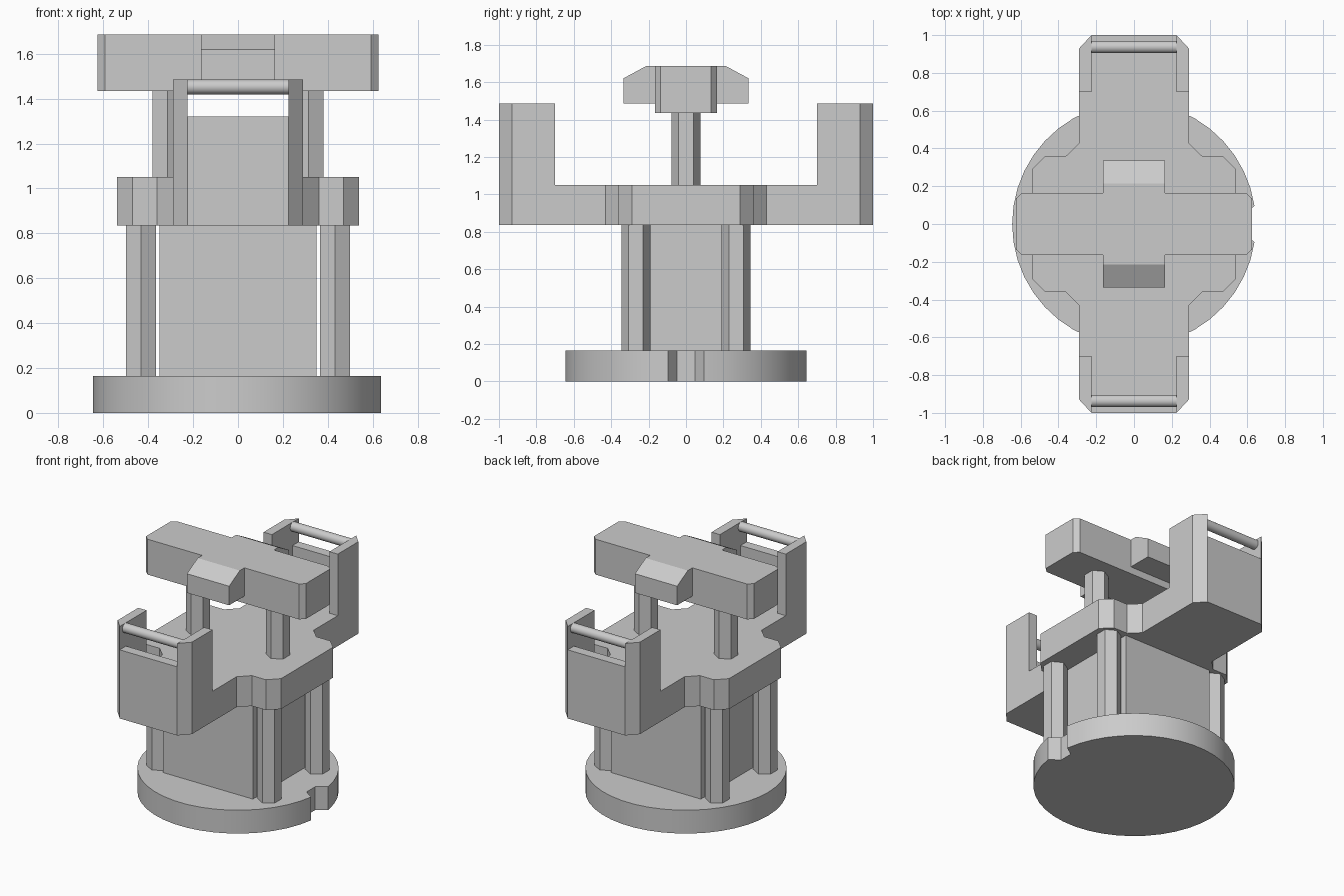
import bpy, bmesh, math

if "Cube" in bpy.data.objects:
    bpy.data.objects.remove(bpy.data.objects["Cube"], do_unlink=True)

grey = bpy.data.materials.new("plain_grey")
grey.use_nodes = True
grey.diffuse_color = (0.6, 0.6, 0.6, 1)
grey.node_tree.nodes["Principled BSDF"].inputs["Base Color"].default_value = grey.diffuse_color


def prism(name, outline, low, high, axis="z", smooth=False):
    """Extrude a flat outline between two levels along z or x."""
    bm = bmesh.new()
    place = (lambda a, b, c: (a, b, c)) if axis == "z" else (lambda a, b, c: (c, a, b))
    face = bm.faces.new([bm.verts.new(place(a, b, low)) for a, b in outline])
    move = bmesh.ops.extrude_face_region(bm, geom=[face])
    verts = [v for v in move["geom"] if isinstance(v, bmesh.types.BMVert)]
    bmesh.ops.translate(bm, verts=verts, vec=place(0, 0, high - low))
    bmesh.ops.recalc_face_normals(bm, faces=bm.faces)
    mesh = bpy.data.meshes.new(name)
    bm.to_mesh(mesh)
    bm.free()
    mesh.materials.append(grey)
    obj = bpy.data.objects.new(name, mesh)
    bpy.context.collection.objects.link(obj)
    if smooth:
        bpy.ops.object.select_all(action="DESELECT")
        obj.select_set(True)
        bpy.context.view_layer.objects.active = obj
        bpy.ops.object.shade_smooth_by_angle(angle=math.radians(30))
    return obj


def four_way(quarter):
    """Mirror a quarter outline, listed from +x to +y, into all quadrants."""
    half = quarter + [(-x, y) for x, y in reversed(quarter)]
    return half + [(-x, -y) for x, y in half]


def rect(x0, x1, y0, y1):
    return [(x0, y0), (x1, y0), (x1, y1), (x0, y1)]


def ring(cx, cy, radius, sides, start=0.0):
    angles = [start + math.tau * i / sides for i in range(sides)]
    return [(cx + radius * math.cos(a), cy + radius * math.sin(a)) for a in angles]


BASE_TOP, DECK_LOW, DECK_TOP, BAR_LOW, BAR_TOP = 0.165, 0.835, 1.05, 1.435, 1.685

# Round base with a tapered notch on its left side
radius, steps = 0.645, 40
start = math.asin(0.095 / radius)
angles = [start + (math.tau - 2 * start) * i / steps for i in range(steps + 1)]
rim = [(radius * math.cos(a), radius * math.sin(a)) for a in angles]
prism("base", rim + [(0.57, -0.048), (0.57, 0.048)], 0, BASE_TOP, smooth=True)

# Central block and its four hexagonal columns
prism("core_block", rect(-0.35, 0.35, -0.335, 0.335), BASE_TOP, DECK_LOW)
for sx, side in ((1, "left"), (-1, "right")):
    for sy, end in ((-1, "front"), (1, "back")):
        hexagon = ring(sx * 0.432, sy * 0.268, 0.078, 6, math.pi / 2)
        prism(f"{end}_{side}_column", hexagon, BASE_TOP, DECK_LOW)

# Deck with an arm at the front and the back
deck = [(0.54, 0.29), (0.47, 0.36), (0.36, 0.36), (0.29, 0.43), (0.29, 0.93), (0.225, 1)]
prism("deck", four_way(deck), DECK_LOW, DECK_TOP)

# Cheeks, end panel and rod at the end of each arm
for sy, end in ((-1, "front"), (1, "back")):
    for sx, side in ((1, "left"), (-1, "right")):
        cheek = [(0.225, 0.7), (0.29, 0.7), (0.29, 0.93), (0.225, 1)]
        prism(f"{end}_{side}_cheek", [(sx * x, sy * y) for x, y in cheek], DECK_TOP, 1.485)
    prism(f"{end}_panel", rect(-0.225, 0.225, *sorted((sy * 0.93, sy))), DECK_TOP, 1.32)
    prism(f"{end}_rod", ring(sy * 0.937, 1.452, 0.033, 24), -0.225, 0.225, "x", smooth=True)

# Upper crossbar on two hexagonal posts
for sx, side in ((1, "left"), (-1, "right")):
    prism(f"{side}_post", ring(sx * 0.313, 0, 0.078, 6, math.pi / 2), DECK_TOP, BAR_LOW)
prism("crossbar", four_way([(0.625, 0.135), (0.592, 0.165)]), BAR_LOW, BAR_TOP)

# Sloped lugs on the middle of the crossbar
for sy, end in ((-1, "front"), (1, "back")):
    lug = [(0.165, 1.485), (0.335, 1.485), (0.335, 1.62), (0.215, BAR_TOP), (0.165, BAR_TOP)]
    prism(f"{end}_lug", [(sy * y, z) for y, z in lug], -0.165, 0.165, "x")
